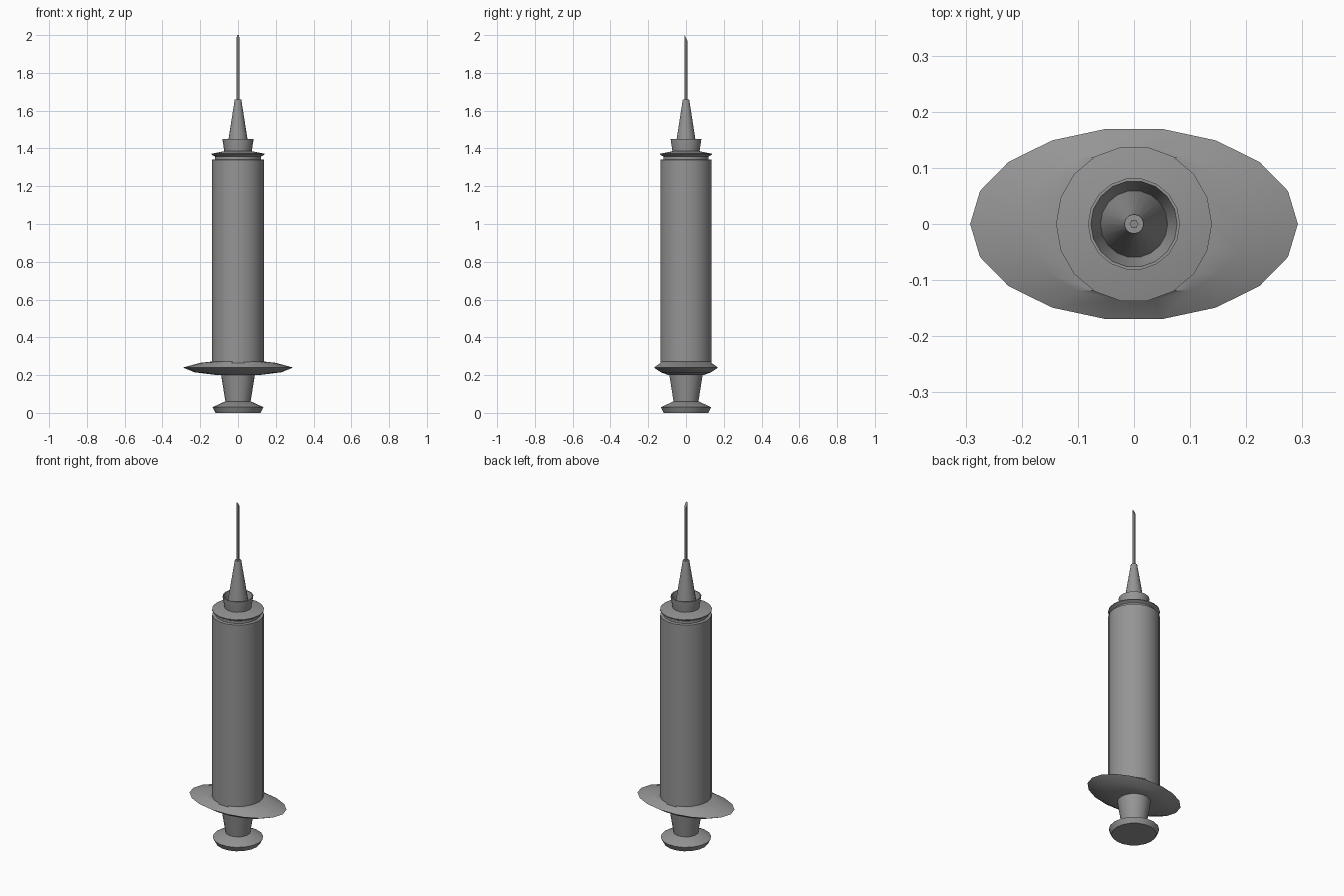
import bpy, bmesh, math

cube = bpy.data.objects.get("Cube")
if cube:
    bpy.data.objects.remove(cube, do_unlink=True)

grey = bpy.data.materials.new("mid grey")
grey.use_nodes = True
colour = (0.3, 0.3, 0.3, 1)
grey.diffuse_color = colour
grey.node_tree.nodes["Principled BSDF"].inputs["Base Color"].default_value = colour


def lathe(name, profile, sides=18, cap_start=True, cap_end=True):
    """Stack rings of (x radius, y radius, height) and join them."""
    bm = bmesh.new()
    rings = []
    for rx, ry, z in profile:
        angles = [math.tau * i / sides for i in range(sides)]
        rings.append([bm.verts.new((rx * math.cos(a), ry * math.sin(a), z)) for a in angles])
    for low, high in zip(rings, rings[1:]):
        for i in range(sides):
            j = (i + 1) % sides
            bm.faces.new((low[i], low[j], high[j], high[i]))
    if cap_start:
        bm.faces.new(rings[0][::-1])
    if cap_end:
        bm.faces.new(rings[-1])
    mesh = bpy.data.meshes.new(name)
    bm.to_mesh(mesh)
    bm.free()
    mesh.materials.append(grey)
    obj = bpy.data.objects.new(name, mesh)
    bpy.context.collection.objects.link(obj)
    bpy.ops.object.select_all(action='DESELECT')
    obj.select_set(True)
    bpy.context.view_layer.objects.active = obj
    bpy.ops.object.shade_smooth_by_angle(angle=math.radians(30))
    return obj


def circular(points):
    return [(r, r, z) for r, z in points]


# Thumb rest and tapered plunger
lathe("thumb_rest", circular([(0.12, 0), (0.135, 0.03), (0.07, 0.06)]))
lathe("plunger", circular([(0.066, 0.055), (0.09, 0.205)]))

# Oval finger flange
lathe("finger_flange", [(0.11, 0.095, 0.2), (0.23, 0.135, 0.215), (0.292, 0.172, 0.24),
                        (0.2, 0.137, 0.265), (0.137, 0.137, 0.272)])

# Barrel with a groove below its top lip
lathe("barrel", circular([(0.138, 0.265), (0.138, 0.27), (0.138, 1.34), (0.122, 1.342),
                          (0.122, 1.357), (0.139, 1.367), (0.139, 1.372), (0.07, 1.386)]))

# Open flared collar with the needle hub rising from it
lathe("collar", circular([(0.072, 1.38), (0.082, 1.445), (0.082, 1.45),
                          (0.077, 1.45), (0.06, 1.39)]))
lathe("needle_hub", circular([(0.06, 1.388), (0.017, 1.66)]))

# Needle with a slanted tip, highest at the front
needle = lathe("needle", circular([(0.008, 1.65), (0.008, 1.985)]), sides=6)
for v in needle.data.vertices:
    if v.co.z > 1.9:
        v.co.z -= 2.1 * v.co.y
